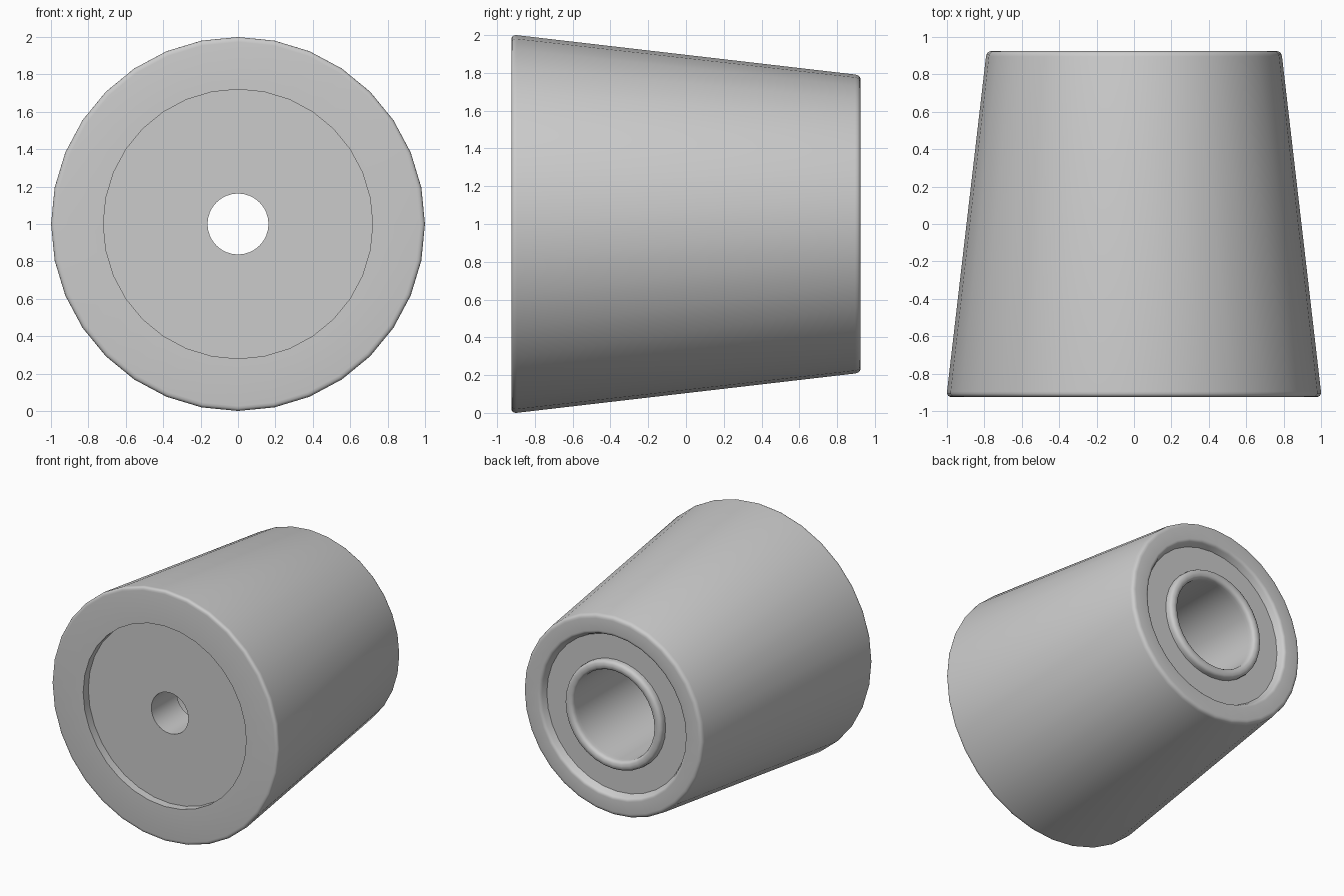
import bpy, bmesh, math
from mathutils import Vector

cube = bpy.data.objects.get("Cube")
if cube:
    bpy.data.objects.remove(cube)

SIDES = 32
CENTRE_Z = 1.0

grey = bpy.data.materials.new("plain grey")
grey.use_nodes = True
colour = (0.6, 0.6, 0.6, 1)
grey.diffuse_color = colour
grey.node_tree.nodes["Principled BSDF"].inputs["Base Color"].default_value = colour


def rounded(corners, steps=4):
    """Expand (radius, y, fillet) corners of a closed profile into points."""
    points = []
    count = len(corners)
    for i, (r, y, fillet) in enumerate(corners):
        corner = Vector((r, y))
        if not fillet:
            points.append(corner)
            continue
        before = Vector(corners[i - 1][:2]) - corner
        after = Vector(corners[(i + 1) % count][:2]) - corner
        start = corner + before.normalized() * fillet
        end = corner + after.normalized() * fillet
        for k in range(steps + 1):
            t = k / steps
            points.append(start * (1 - t) ** 2 + corner * 2 * t * (1 - t) + end * t ** 2)
    return points


def lathe(name, corners):
    """Revolve a closed profile about the horizontal y axis."""
    profile = rounded(corners)
    bm = bmesh.new()
    rings = []
    for s in range(SIDES):
        a = 2 * math.pi * s / SIDES
        rings.append([bm.verts.new((p.x * math.cos(a), p.y, p.x * math.sin(a)))
                      for p in profile])
    for s in range(SIDES):
        ring, following = rings[s], rings[(s + 1) % SIDES]
        for i in range(len(profile)):
            j = (i + 1) % len(profile)
            bm.faces.new((ring[i], ring[j], following[j], following[i]))
    bmesh.ops.recalc_face_normals(bm, faces=bm.faces)
    mesh = bpy.data.meshes.new(name)
    bm.to_mesh(mesh)
    bm.free()
    mesh.materials.append(grey)
    obj = bpy.data.objects.new(name, mesh)
    obj.location.z = CENTRE_Z
    bpy.context.collection.objects.link(obj)
    bpy.ops.object.select_all(action="DESELECT")
    obj.select_set(True)
    bpy.context.view_layer.objects.active = obj
    bpy.ops.object.shade_smooth_by_angle(angle=math.radians(35))
    return obj


FRONT, BACK = -0.925, 0.925
FLOOR_FRONT, FLOOR_BACK = -0.86, 0.87
BORE_END = -0.54
HOLE, BORE = 0.163, 0.355

# Tapered body: front recess, bolt hole, wide bore and back recess
lathe("tapered_body", [
    (1.003, FRONT, 0.03),
    (0.788, BACK, 0.03),
    (0.645, BACK, 0.02),
    (0.62, FLOOR_BACK, 0),
    (BORE, FLOOR_BACK, 0),
    (BORE, BORE_END, 0),
    (HOLE, BORE_END, 0),
    (HOLE, FLOOR_FRONT, 0),
    (0.72, FLOOR_FRONT, 0),
    (0.72, FRONT, 0),
])

# Rounded collar around the mouth of the bore
lathe("bore_collar", [
    (BORE, FLOOR_BACK - 0.01, 0),
    (BORE, BACK, 0.035),
    (0.43, BACK, 0.035),
    (0.43, FLOOR_BACK - 0.01, 0),
])
